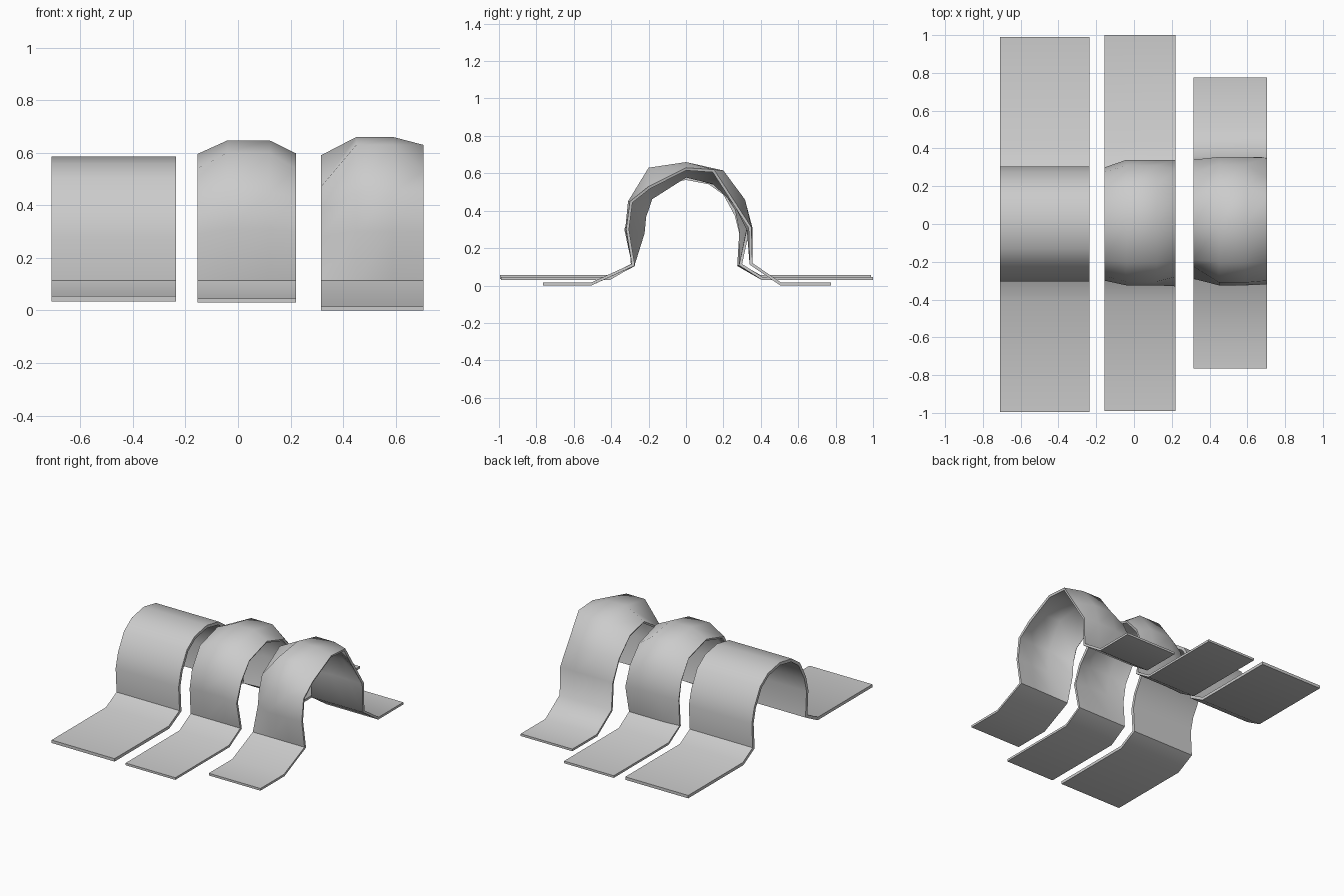
import bpy

if "Cube" in bpy.data.objects:
    bpy.data.objects.remove(bpy.data.objects["Cube"])


def strap(name, sections, ends, feet, z, thick):
    """Bent strip lofted through (x, arch points) sections, then thickened downwards."""
    verts, faces = [], []
    for x, arch in sections:
        path = [(ends[0], z), (feet[0], z)] + arch + [(feet[1], z), (ends[1], z)]
        verts += [(x, y, h) for y, h in path]
    n = len(verts) // len(sections)
    for c in range(len(sections) - 1):
        for r in range(n - 1):
            a = c * n + r
            faces.append((a, a + n, a + n + 1, a + 1))
    mesh = bpy.data.meshes.new(name)
    mesh.from_pydata(verts, [], faces)
    ob = bpy.data.objects.new(name, mesh)
    bpy.context.collection.objects.link(ob)
    mod = ob.modifiers.new("thickness", 'SOLIDIFY')
    mod.thickness = thick
    mod.offset = -1
    mod.use_even_offset = True
    bpy.ops.object.select_all(action='DESELECT')
    ob.select_set(True)
    bpy.context.view_layer.objects.active = ob
    bpy.ops.object.modifier_apply(modifier=mod.name)
    bpy.ops.object.shade_smooth_by_angle(angle=1.05)
    return ob


def mirrored(half):
    """Half arch from -y base to the top, reflected to +y."""
    return half + [(-y, h) for y, h in reversed(half[:-1])]


# Plain strap: one constant arch
plain = mirrored([(-.295, .115), (-.305, .28), (-.28, .38), (-.215, .50),
                  (-.13, .56), (0, .585)])
strap("plain_strap", [(-.71, plain), (-.235, plain)],
      (-.995, .99), (-.41, .40), .055, .02)

# Middle strap: bulges between its two edges
left = mirrored([(-.29, .115), (-.30, .29), (-.275, .41), (-.19, .54), (0, .595)])
bulge = [(-.29, .115), (-.325, .31), (-.305, .45), (-.20, .60), (0, .647),
         (.20, .61), (.31, .46), (.34, .31), (.30, .115)]
right = [(-.29, .115), (-.33, .30), (-.28, .43), (-.19, .54), (0, .598),
         (.19, .54), (.29, .43), (.34, .30), (.30, .115)]
strap("bulged_strap", [(-.155, left), (-.04, bulge), (.12, bulge), (.22, right)],
      (-.99, 1.0), (-.41, .41), .045, .015)

# End strap: higher bulge, pinched at the left edge and cut back on the right
left = [(-.29, .115), (-.235, .28), (-.225, .37), (-.19, .47), (0, .59),
        (.15, .555), (.27, .44), (.34, .30), (.355, .12)]
bulge = [(-.29, .115), (-.325, .30), (-.31, .45), (-.20, .63), (0, .66),
         (.20, .615), (.315, .46), (.355, .31), (.355, .12)]
right = [(-.29, .115), (-.32, .30), (-.30, .45), (-.20, .53), (0, .63),
         (.15, .62), (.25, .465), (.35, .31), (.355, .12)]
strap("end_strap", [(.315, left), (.45, bulge), (.59, bulge), (.705, right)],
      (-.765, .775), (-.51, .51), .015, .015)
